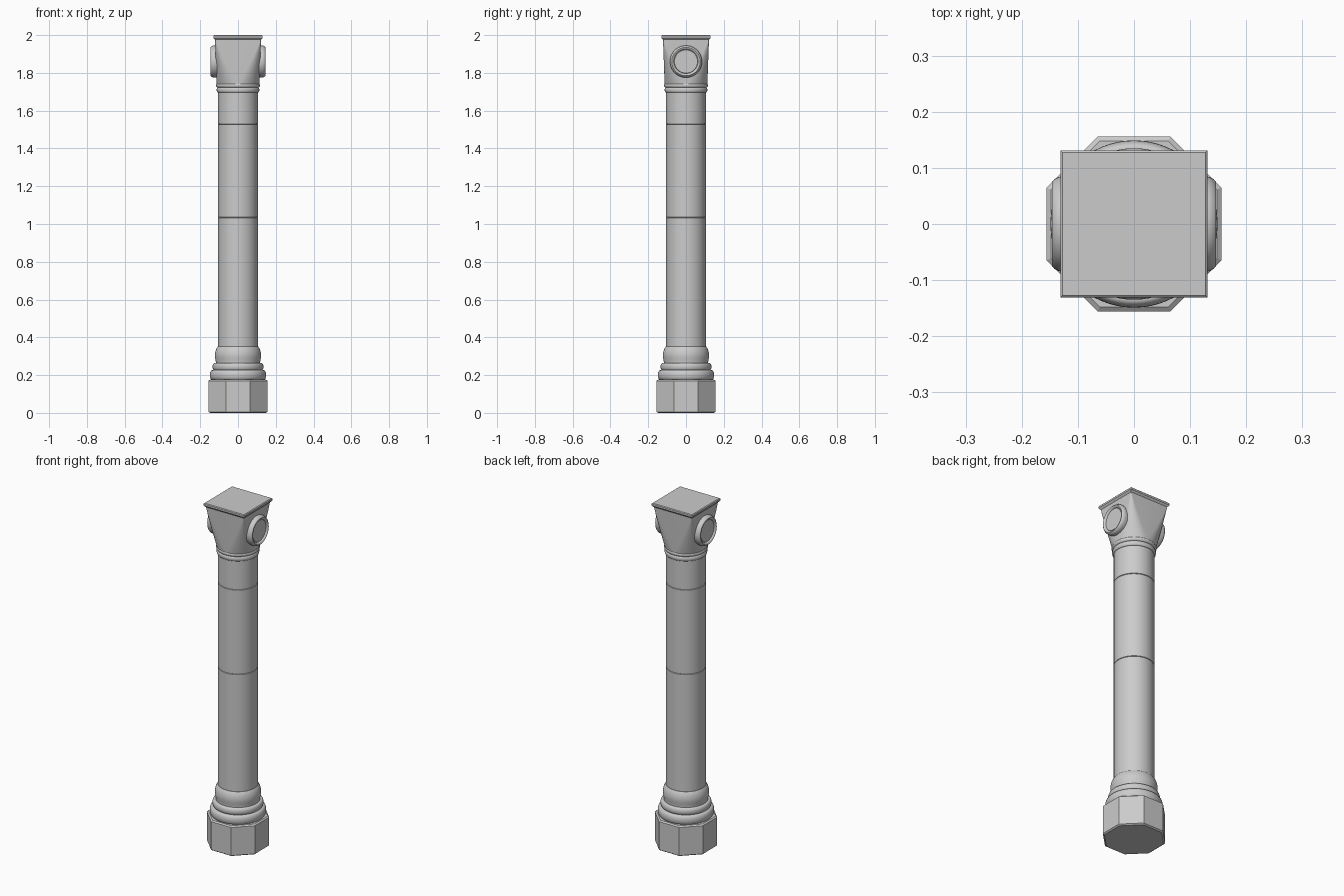
import bpy, bmesh, math
from mathutils import Matrix

cube = bpy.data.objects.get("Cube")
if cube:
    bpy.data.objects.remove(cube)

stone = bpy.data.materials.new("grey_stone")
stone.use_nodes = True
colour = (0.6, 0.6, 0.6, 1)
stone.diffuse_color = colour
stone.node_tree.nodes["Principled BSDF"].inputs["Base Color"].default_value = colour


def loft(name, rings, smooth=True, matrix=None):
    """Skin a stack of equal-length point rings and cap both ends."""
    bm = bmesh.new()
    loops = [[bm.verts.new(p) for p in ring] for ring in rings]
    n = len(loops[0])
    for low, high in zip(loops, loops[1:]):
        for i in range(n):
            j = (i + 1) % n
            bm.faces.new((low[i], low[j], high[j], high[i]))
    bm.faces.new(loops[0][::-1])
    bm.faces.new(loops[-1])
    if matrix:
        bm.transform(matrix)
    bmesh.ops.remove_doubles(bm, verts=bm.verts, dist=1e-5)
    bmesh.ops.recalc_face_normals(bm, faces=bm.faces)
    mesh = bpy.data.meshes.new(name)
    bm.to_mesh(mesh)
    bm.free()
    mesh.materials.append(stone)
    ob = bpy.data.objects.new(name, mesh)
    bpy.context.collection.objects.link(ob)
    if smooth:
        bpy.ops.object.select_all(action='DESELECT')
        bpy.context.view_layer.objects.active = ob
        ob.select_set(True)
        bpy.ops.object.shade_smooth_by_angle(angle=math.radians(35))
    return ob


def turned(name, profile, sides=64, smooth=True, turn=0.0, matrix=None):
    """Round or polygonal solid from (radius, height) pairs."""
    angles = [turn + math.tau * i / sides for i in range(sides)]
    rings = [[(r * math.cos(a), r * math.sin(a), z) for a in angles] for r, z in profile]
    return loft(name, rings, smooth, matrix)


def bulge(r, depth, z0, z1, steps=10):
    """Half-round moulding profile."""
    return [(r + depth * math.sin(math.pi * i / steps),
             (z0 + z1) / 2 - (z1 - z0) / 2 * math.cos(math.pi * i / steps))
            for i in range(steps + 1)]


# Octagonal plinth with narrow chamfers
k = 1 / math.cos(math.pi / 8)
turned("plinth", [(0.148 * k, 0), (0.156 * k, 0.006), (0.156 * k, 0.17), (0.148 * k, 0.176)],
       sides=8, smooth=False, turn=math.pi / 8)

# Stepped round base mouldings
turned("base_lower_ring", bulge(0.136, 0.013, 0.174, 0.226))
turned("base_middle_ring", bulge(0.124, 0.011, 0.224, 0.264))
turned("base_upper_ring", [(0.118, 0.25), (0.117, 0.268), (0.119, 0.28), (0.122, 0.297),
                           (0.122, 0.312), (0.119, 0.328), (0.113, 0.343), (0.107, 0.351)])

# Shaft drums with fine joints
joints = [0.34, 1.035, 1.528, 1.71]
for name, z0, z1 in zip(("lower", "middle", "upper"), joints, joints[1:]):
    turned(name + "_shaft_drum", [(0.102, z0), (0.105, z0 + 0.002), (0.105, z1 - 0.002), (0.102, z1)])

# Neck rings
turned("neck_lower_ring", bulge(0.105, 0.008, 1.695, 1.723))
turned("neck_upper_ring", bulge(0.104, 0.012, 1.721, 1.746))


def rounded_square(half, radius, z, arc=12):
    points = []
    for q in range(4):
        turn = Matrix.Rotation(q * math.pi / 2, 3, 'Z')
        for i in range(arc + 1):
            a = math.pi / 2 * i / arc
            c = half - radius
            points.append(turn @ Matrix.Identity(3).col[0] * (c + radius * math.cos(a))
                          + turn @ Matrix.Identity(3).col[1] * (c + radius * math.sin(a)))
            points[-1].z = z
    return points


# Capital changing from round neck to square top
levels = 12
rings = []
for i in range(levels + 1):
    t = i / levels
    rings.append(rounded_square(0.113 + 0.009 * t, 0.112 * (1 - t) ** 1.15 + 0.0005, 1.74 + 0.242 * t))
loft("capital", rings)


# Square top slab
def square(half, z):
    return [(half * x, half * y, z) for x, y in ((-1, -1), (1, -1), (1, 1), (-1, 1))]


loft("top_slab", [square(0.121, 1.975), square(0.131, 1.986), square(0.131, 1.996), square(0.127, 2.0)],
     smooth=False)

# Round bosses with a raised rim on both sides
rim = [(0.083, 0.105), (0.085, 0.125), (0.084, 0.134), (0.080, 0.142), (0.075, 0.146),
       (0.070, 0.145), (0.065, 0.140), (0.063, 0.135), (0.061, 0.138)]
for side, sign in (("left", 1), ("right", -1)):
    place = Matrix.Translation((0, 0, 1.86)) @ Matrix.Rotation(sign * math.pi / 2, 4, 'Y')
    turned(side + "_boss", rim, matrix=place)
